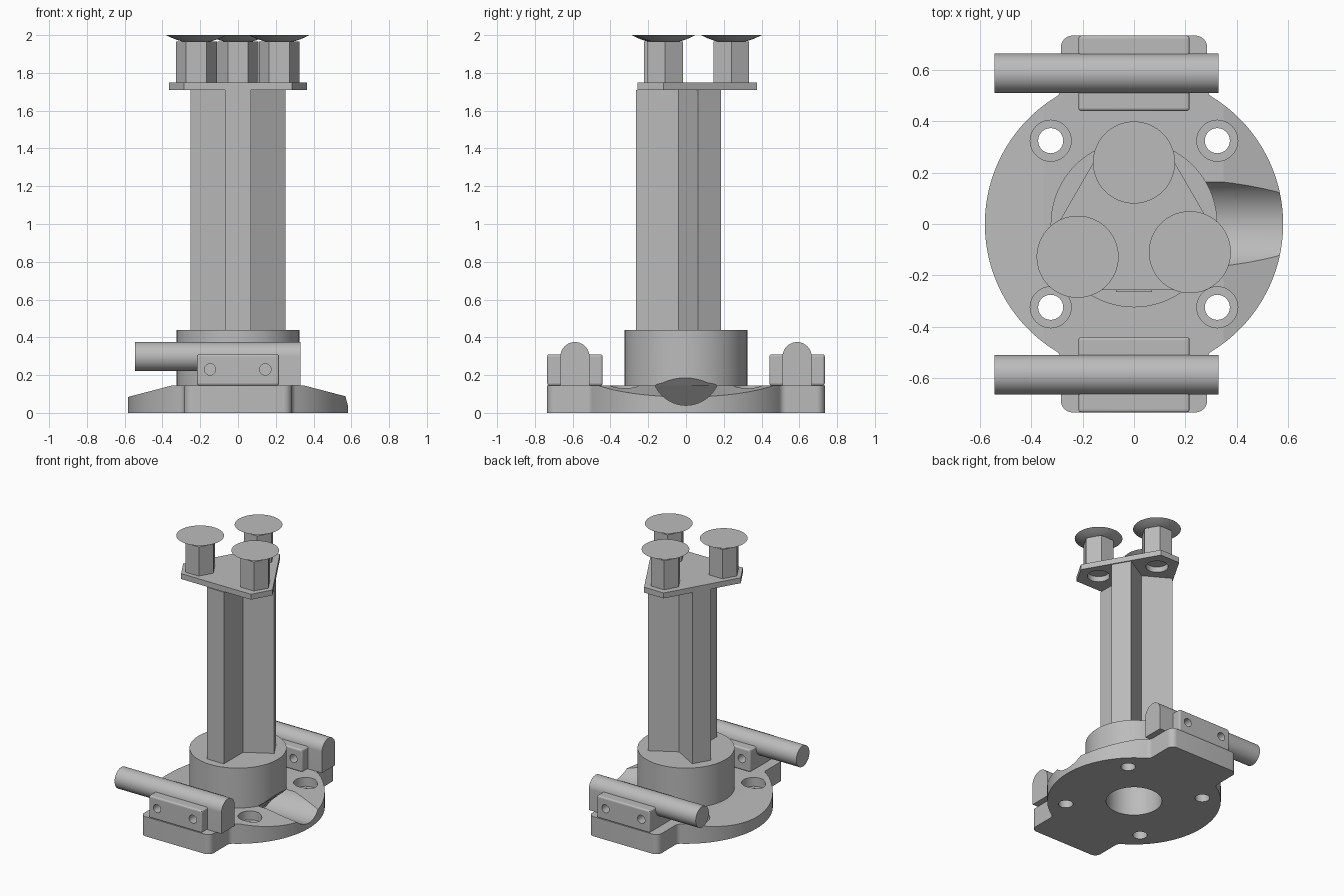
import bpy, bmesh, math
from mathutils import Vector, Matrix

old = bpy.data.objects.get("Cube")
if old:
    bpy.data.objects.remove(old, do_unlink=True)

grey = bpy.data.materials.new("plain grey")
grey.use_nodes = True
grey.diffuse_color = (0.5, 0.5, 0.5, 1)
grey.node_tree.nodes["Principled BSDF"].inputs["Base Color"].default_value = (0.5, 0.5, 0.5, 1)


def finish(name, bm):
    bmesh.ops.recalc_face_normals(bm, faces=bm.faces)
    mesh = bpy.data.meshes.new(name)
    bm.to_mesh(mesh)
    bm.free()
    mesh.materials.append(grey)
    obj = bpy.data.objects.new(name, mesh)
    bpy.context.collection.objects.link(obj)
    return obj


def prism_mesh(outline, z0, z1):
    bm = bmesh.new()
    face = bm.faces.new([bm.verts.new((x, y, z0)) for x, y in outline])
    top = bmesh.ops.extrude_face_region(bm, geom=[face])["geom"]
    verts = [v for v in top if isinstance(v, bmesh.types.BMVert)]
    bmesh.ops.translate(bm, verts=verts, vec=(0, 0, z1 - z0))
    return bm


def prism(name, outline, z0, z1):
    return finish(name, prism_mesh(outline, z0, z1))


def arc(cx, cy, r, a0, a1, n):
    return [(cx + r * math.cos(a0 + (a1 - a0) * i / n),
             cy + r * math.sin(a0 + (a1 - a0) * i / n)) for i in range(n + 1)]


def circle(r, x=0, y=0, n=64):
    return arc(x, y, r, 0, math.tau, n)[:-1]


def rect(x0, x1, y0, y1):
    return [(x0, y0), (x1, y0), (x1, y1), (x0, y1)]


def along_x(name, outline, x0, x1):
    # Outline given in (y, z), swept along x
    bm = prism_mesh(outline, x0, x1)
    for v in bm.verts:
        v.co = Vector((v.co.z, v.co.x, v.co.y))
    return finish(name, bm)


def cut(obj, cutters):
    for c in cutters:
        c.hide_render = True
        mod = obj.modifiers.new("cut", 'BOOLEAN')
        mod.operation, mod.solver, mod.object = 'DIFFERENCE', 'EXACT', c
        bpy.context.view_layer.objects.active = obj
        bpy.ops.object.modifier_apply(modifier=mod.name)


def discard(objs):
    for o in objs:
        bpy.data.objects.remove(o, do_unlink=True)


# Base: disc with two filleted tabs and sloped flanks
R, TAB, END, F, C = 0.582, 0.285, 0.735, 0.04, 0.045
TOP = 0.145
fy = math.sqrt((R + F) ** 2 - (TAB + F) ** 2)
fa = math.atan2(fy, TAB + F)
quarter = arc(0, 0, R, 0, fa, 24)
quarter += arc(TAB + F, fy, F, fa + math.pi, math.pi, 6)[1:]
quarter += arc(TAB - C, END - C, C, 0, math.pi / 2, 8)
half = quarter + [(-x, y) for x, y in reversed(quarter)]
outline = half + [(x, -y) for x, y in reversed(half)][1:-1]
bm = prism_mesh(outline, 0, TOP)
for s in (1, -1):
    res = bmesh.ops.bisect_plane(bm, geom=bm.verts[:] + bm.edges[:] + bm.faces[:],
                                 plane_co=(s * 0.35, 0, TOP), plane_no=(s * 0.06, 0, 0.23),
                                 clear_outer=True)
    edges = [e for e in bm.edges if e.is_boundary]
    bmesh.ops.holes_fill(bm, edges=edges, sides=0)
base = finish("base_plate", bm)

# Collar around the column foot
collar = prism("collar", circle(0.325, n=96), TOP, 0.44)

# Central bore and screw holes
bore = prism("bore_cutter", circle(0.187), -0.1, 0.3)
screws = []
for sx in (1, -1):
    for sy in (1, -1):
        screws.append(prism("hole_cutter", circle(0.049, sx * 0.325, sy * 0.325, 32), -0.1, 0.3))
        screws.append(prism("recess_cutter", circle(0.08, sx * 0.325, sy * 0.325, 48), 0.08, 0.3))

# Round side channel with a slanted inner end
channel = along_x("channel_cutter", circle(0.18, 0, 0.22), 0, 1)
for v in channel.data.vertices:
    if v.co.x < 0.5:
        v.co.x = max(0.2, v.co.z + 0.135)
cut(base, [bore, channel] + screws)
cut(collar, [bore, channel])
discard([bore, channel] + screws)

# Rod holders, front and back
rods = []
for s, side in ((-1, "front"), (1, "back")):
    y, r, cz = s * 0.588, 0.077, 0.298
    holder = prism(side + "_holder", rect(-0.217, 0.217, y - 0.147, y + 0.147), TOP, 0.31)
    bev = holder.modifiers.new("corners", 'BEVEL')
    bev.width, bev.segments = 0.012, 3
    bpy.context.view_layer.objects.active = holder
    bpy.ops.object.modifier_apply(modifier="corners")
    pins = []
    for x in (-0.148, 0.145):
        bm = prism_mesh(circle(0.03, n=32), -0.3, 0.3)
        bm.transform(Matrix.Translation((x, y, 0.23)) @ Matrix.Rotation(math.pi / 2, 4, 'X'))
        pins.append(finish("pin_cutter", bm))
    cut(holder, pins)
    discard(pins)
    saddle = arc(y, cz, r, 0, math.pi, 24) + [(y - r, TOP), (y + r, TOP)]
    rods += [holder, along_x(side + "_rod_saddle", saddle, -0.21, 0.33),
             along_x(side + "_rod", circle(r, y, cz), -0.545, 0.329)]

# Three-armed column
W = 0.07
star = []
for deg, length in ((30, 0.25), (150, 0.25), (270, 0.265)):
    a = math.radians(deg)
    d, p = Vector((math.cos(a), math.sin(a))), Vector((-math.sin(a), math.cos(a)))
    star += [tuple(d * length - p * W), tuple(d * length + p * W)]
    n = a + math.pi / 3
    star.append((W / math.sin(math.pi / 3) * math.cos(n), W / math.sin(math.pi / 3) * math.sin(n)))
column = prism("column", star, 0.44, 1.71)

# Head plate: triangle with clipped corners
clipped = []
for deg in (90, 210, 330):
    a = math.radians(deg)
    d, p = Vector((math.cos(a), math.sin(a))), Vector((-math.sin(a), math.cos(a)))
    clipped += [tuple(d * 0.376 - p * 0.08), tuple(d * 0.376 + p * 0.08)]
plate = prism("head_plate", clipped, 1.71, 1.75)

# Hexagonal posts with domed discs
spots = [(0, 0.24), (-0.22, -0.128), (0.218, -0.11)]
holes = [prism("post_hole_cutter", circle(0.075, x, y, 48), 1.6, 1.8) for x, y in spots]
cut(plate, holes)
discard(holes)
discs = []
for i, (x, y) in enumerate(spots, 1):
    prism("post_%d" % i, circle(0.108, x, y, 6), 1.75, 1.965)
    bm = bmesh.new()
    pts = [(0.16 * k / 8, 1.957 + 0.043 * (k / 8) ** 2) for k in range(9)] + [(0, 2.0)]
    vs = [bm.verts.new((px, 0, pz)) for px, pz in pts]
    es = [bm.edges.new(e) for e in zip(vs, vs[1:])]
    bmesh.ops.spin(bm, geom=vs + es, cent=(0, 0, 0), axis=(0, 0, 1), angle=math.tau, steps=64)
    bmesh.ops.remove_doubles(bm, verts=bm.verts, dist=1e-4)
    bmesh.ops.translate(bm, verts=bm.verts, vec=(x, y, 0))
    discs.append(finish("disc_%d" % i, bm))

# Smooth the round parts, keeping hard edges
bpy.ops.object.select_all(action='DESELECT')
for o in [base, collar] + rods + discs:
    o.select_set(True)
bpy.context.view_layer.objects.active = base
bpy.ops.object.shade_smooth_by_angle(angle=math.radians(14))
